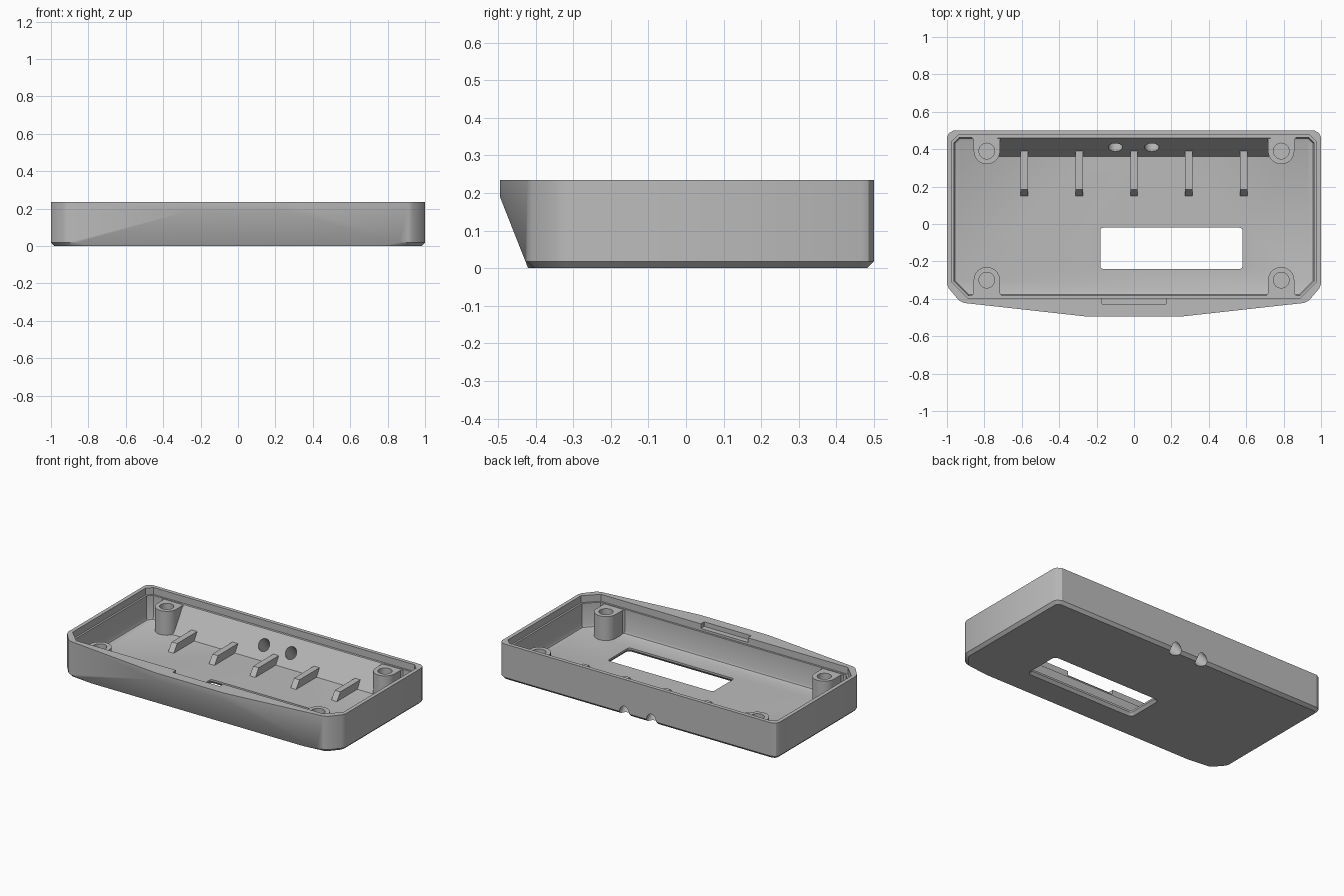
import bpy, bmesh, math
from mathutils import Vector, Matrix

if "Cube" in bpy.data.objects:
    bpy.data.objects.remove(bpy.data.objects["Cube"], do_unlink=True)

grey = bpy.data.materials.new("plain_grey")
grey.use_nodes = True
grey.diffuse_color = (0.5, 0.5, 0.5, 1)
grey.node_tree.nodes["Principled BSDF"].inputs["Base Color"].default_value = (0.5, 0.5, 0.5, 1)

TOP, LEDGE, FLOOR = 0.235, 0.19, 0.03


def mirror_outline(half):
    """Close a right-hand outline, listed front to back, across x = 0."""
    return [Vector(p) for p in half] + [Vector((-x, y)) for x, y in reversed(half)]


def inset(outline, d):
    """Move every edge of a counter-clockwise convex outline inward by d."""
    result = []
    for i, p in enumerate(outline):
        a = (p - outline[i - 1]).normalized()
        b = (outline[(i + 1) % len(outline)] - p).normalized()
        na, nb = Vector((-a.y, a.x)), Vector((-b.y, b.x))
        result.append(p + (na + nb) * d / (1 + na.dot(nb)))
    return result


def new_object(name, bm):
    bmesh.ops.recalc_face_normals(bm, faces=bm.faces)
    mesh = bpy.data.meshes.new(name)
    bm.to_mesh(mesh)
    bm.free()
    mesh.materials.append(grey)
    obj = bpy.data.objects.new(name, mesh)
    bpy.context.collection.objects.link(obj)
    return obj


def loft(name, layers):
    """Capped solid through (outline, z) layers."""
    bm = bmesh.new()
    rings = [[bm.verts.new((p[0], p[1], z)) for p in pts] for pts, z in layers]
    for low, high in zip(rings, rings[1:]):
        for i in range(len(low)):
            j = (i + 1) % len(low)
            bm.faces.new((low[i], low[j], high[j], high[i]))
    bm.faces.new(rings[0][::-1])
    bm.faces.new(rings[-1])
    return new_object(name, bm)


def side_prism(name, profile, x, half_width):
    """Solid with a (y, z) profile running along x."""
    bm = bmesh.new()
    face = bm.faces.new([bm.verts.new((x - half_width, y, z)) for y, z in profile])
    ext = bmesh.ops.extrude_face_region(bm, geom=[face])["geom"]
    bmesh.ops.translate(bm, vec=(2 * half_width, 0, 0),
                        verts=[v for v in ext if isinstance(v, bmesh.types.BMVert)])
    return new_object(name, bm)


def rod(name, start, end, radius):
    bm = bmesh.new()
    a, b = Vector(start), Vector(end)
    turn = (b - a).to_track_quat("Z", "Y").to_matrix().to_4x4()
    bmesh.ops.create_cone(bm, cap_ends=True, segments=32, radius1=radius, radius2=radius,
                          depth=(b - a).length, matrix=Matrix.Translation((a + b) / 2) @ turn)
    return new_object(name, bm)


def cut(cutter, *targets):
    """Subtract the cutter from each target, then discard it."""
    for obj in targets:
        mod = obj.modifiers.new("cut", "BOOLEAN")
        mod.operation, mod.solver, mod.object = "DIFFERENCE", "EXACT", cutter
        bpy.context.view_layer.objects.active = obj
        bpy.ops.object.modifier_apply(modifier=mod.name)
    bpy.data.objects.remove(cutter, do_unlink=True)


def rounded_box(x0, x1, y0, y1, r):
    """Rectangle outline with rounded corners."""
    pts = []
    corners = ((x1 - r, y1 - r), (x0 + r, y1 - r), (x0 + r, y0 + r), (x1 - r, y0 + r))
    for k, (cx, cy) in enumerate(corners):
        for s in range(5):
            t = math.pi / 2 * (k + s / 4)
            pts.append(Vector((cx + r * math.cos(t), cy + r * math.sin(t))))
    return pts


# Outer shell with a chamfered base and a slanted front
outer = mirror_outline([(0.25, -0.495), (0.91, -0.422), (0.935, -0.41), (0.99, -0.345),
                        (1, -0.32), (1, 0.465), (0.99, 0.485), (0.965, 0.5)])
shell = loft("shell", [(inset(outer, 0.018), 0), (outer, 0.018), (outer, TOP)])
cut(side_prism("front_cutter", [(-0.42, 0), (-0.495, LEDGE), (-0.7, LEDGE),
                                (-0.7, -0.1), (-0.38, -0.1)], 0, 1.2), shell)

# Hollow inside with a filleted floor and a ledge below the rim
inner = mirror_outline([(0.885, -0.383), (0.963, -0.305), (0.963, 0.435), (0.935, 0.463)])
cut(loft("cavity_cutter", [(inset(inner, 0.02), FLOOR), (inset(inner, 0.006), FLOOR + 0.006),
                           (inner, FLOOR + 0.02), (inner, LEDGE), (inset(inner, -0.012), LEDGE),
                           (inset(inner, -0.012), TOP + 0.1)]), shell)

# Display window, flared underneath, and latch notch in the front rim
window = rounded_box(-0.18, 0.58, -0.24, -0.02, 0.015)
cut(loft("window_cutter", [(inset(window, -0.02), -0.01), (inset(window, -0.015), 0),
                           (window, 0.018), (window, 0.1)]), shell)
notch = rounded_box(-0.17, 0.17, -0.43, -0.36, 0.004)
cut(loft("notch_cutter", [(notch, TOP - 0.03), (notch, TOP + 0.1)]), shell)

# Sloped inner back wall with two cable holes
ramp = side_prism("back_ramp", [(0.36, FLOOR), (0.46, LEDGE), (0.48, LEDGE),
                                (0.48, 0.02), (0.36, 0.02)], 0, 0.73)
for x in (-0.1, 0.095):
    cut(rod("hole_cutter", (x, 0.32, 0.22), (x, 0.59, -0.11), 0.038), shell, ramp)

# Support ribs in front of the ramp
for i in range(5):
    side_prism(f"rib_{i + 1}", [(0.15, FLOOR - 0.01), (0.15, FLOOR), (0.185, 0.08),
                                (0.4, 0.08), (0.4, FLOOR - 0.01)], -0.588 + 0.294 * i, 0.02)

# Screw bosses joined to the nearest wall
for side, sx in (("left", 1), ("right", -1)):
    for end, cy, wall, sy in (("front", -0.3, -0.39, -1), ("back", 0.39, 0.47, 1)):
        cx, r = 0.787 * sx, 0.07
        arc = [(cx + r * math.cos(math.pi * k / 20), cy - sy * r * math.sin(math.pi * k / 20))
               for k in range(21)]
        foot = [(cx - r - 0.015, wall), (cx + r + 0.015, wall)]
        neck = [(cx - r, wall - sy * 0.02), *foot, (cx + r, wall - sy * 0.02)]
        boss = loft(f"{end}_{side}_boss", [(arc + neck, 0.02), (arc + neck, LEDGE - 0.004)])
        cut(rod("screw_cutter", (cx, cy, 0.06), (cx, cy, 0.3), 0.042), boss)

# Smooth shading with sharp edges kept
bpy.ops.object.select_all(action="DESELECT")
for obj in bpy.context.collection.objects:
    if obj.type == "MESH":
        obj.select_set(True)
        bpy.context.view_layer.objects.active = obj
bpy.ops.object.shade_smooth_by_angle(angle=math.radians(30))
